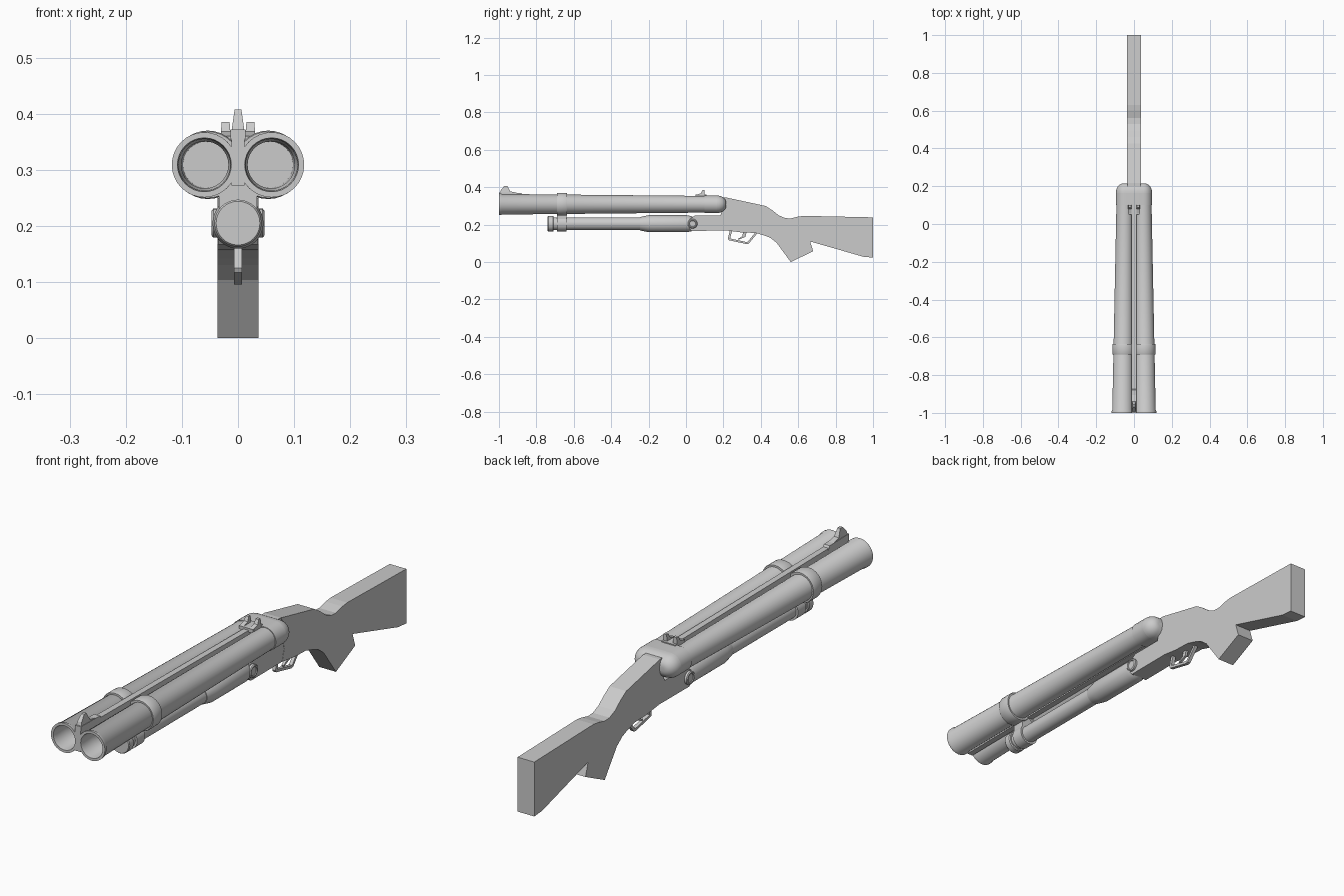
import bpy, bmesh, math

def finish(name, bm, smooth=True):
    bmesh.ops.recalc_face_normals(bm, faces=bm.faces)
    me = bpy.data.meshes.new(name)
    bm.to_mesh(me)
    bm.free()
    ob = bpy.data.objects.new(name, me)
    bpy.context.collection.objects.link(ob)
    if smooth:
        bpy.ops.object.select_all(action='DESELECT')
        ob.select_set(True)
        bpy.context.view_layer.objects.active = ob
        bpy.ops.object.shade_smooth_by_angle(angle=math.radians(35))
    return ob

def loft(name, rings, caps=True, smooth=True):
    """Skin a list of equal-length point rings."""
    bm = bmesh.new()
    vs = [[bm.verts.new(p) for p in r] for r in rings]
    n = len(rings[0])
    for a, b in zip(vs, vs[1:]):
        for i in range(n):
            bm.faces.new((a[i], a[(i + 1) % n], b[(i + 1) % n], b[i]))
    if caps:
        bm.faces.new(vs[0])
        bm.faces.new(vs[-1])
    return finish(name, bm, smooth)

def circle(cx, y, cz, r, n=32):
    return [(cx + r * math.cos(2 * math.pi * i / n), y, cz + r * math.sin(2 * math.pi * i / n)) for i in range(n)]

def turned(name, prof, z, cx=lambda y: 0.0, n=32):
    return loft(name, [circle(cx(y), y, z, r, n) for y, r in prof])

def plate(name, pts, w, x=0.0, w_top=None):
    """Side profile (y, z) extruded across x; may narrow towards its top."""
    zs = [p[1] for p in pts]
    lo, hi = min(zs), max(zs)
    half = lambda z: w + ((w if w_top is None else w_top) - w) * (z - lo) / (hi - lo)
    return loft(name, [[(x + s * half(z), y, z) for y, z in pts] for s in (-1, 1)], smooth=False)

def stadium(y, hx, r, z, n=12):
    pts = []
    for side, start in ((1, -math.pi / 2), (-1, math.pi / 2)):
        for i in range(n + 1):
            a = start + math.pi * i / n
            pts.append((side * (hx - r) + r * math.cos(a), y, z + r * math.sin(a)))
    return pts

# tapered, converging twin barrels with open bores, and their clamp rings
ZB, ZT = 0.309, 0.205
for s, side in ((1, "right"), (-1, "left")):
    centre = lambda y, s=s: s * (0.060 - 0.012 * (y + 1) / 1.15)
    turned(side + "_barrel", [(0.15, 0.044), (-0.985, 0.055), (-0.99, 0.058), (-1, 0.058), (-1, 0.048),
                              (-0.985, 0.046), (-0.93, 0.045), (-0.92, 0.042), (-0.3, 0.040), (0.05, 0.036)], ZB, centre)
    turned(side + "_barrel_clamp", [(-0.69, 0.05), (-0.69, 0.059), (-0.685, 0.061), (-0.64, 0.061),
                                    (-0.635, 0.059), (-0.635, 0.05)], ZB, lambda y, s=s: s * 0.054)
    # hinge pin
    pin = turned(side + "_hinge_pin", [(-0.01, 0.026), (0.008, 0.026), (0.011, 0.022), (0.011, 0.018), (0.008, 0.016)], 0, n=24)
    pin.rotation_euler = (0, 0, -s * math.pi / 2)
    pin.location = (s * 0.036, 0.035, 0.205)
    # rear sight ear
    plate(side + "_rear_sight", [(0.055, 0.35), (0.10, 0.35), (0.10, 0.385), (0.088, 0.385), (0.08, 0.368), (0.055, 0.36)],
          0.010, s * 0.022, 0.007)

# rib, web between the barrels
plate("top_rib", [(-1, 0.340), (0.06, 0.335), (0.06, 0.352), (-1, 0.363)], 0.012)
plate("barrel_web", [(-1, 0.272), (0.12, 0.280), (0.12, 0.340), (-1, 0.350)], 0.012)
plate("rear_sight_base", [(0.05, 0.345), (0.11, 0.345), (0.11, 0.36), (0.05, 0.36)], 0.03)
plate("front_sight_base", [(-1, 0.355), (-0.87, 0.355), (-0.88, 0.370), (-1, 0.372)], 0.013)
plate("front_sight_blade", [(-0.995, 0.368), (-0.885, 0.366), (-0.94, 0.378), (-0.955, 0.408), (-0.97, 0.408), (-0.99, 0.385)],
      0.012, 0, 0.006)

# rounded breech block
loft("breech", [stadium(0.10 + 0.065, 0.096, 0.047, ZB)[:]] +
     [stadium(0.165 + 0.05 * math.sin(a), 0.056 + 0.040 * math.cos(a), 0.007 + 0.040 * math.cos(a), ZB)
      for a in [math.pi / 2 * i / 8 for i in range(1, 9)]])
loft("breech_collar", [stadium(y, 0.096, 0.047, ZB) for y in (0.10, 0.165)])

# magazine tube with stepped end cap, clamp and pump grip
turned("magazine_tube", [(-0.72, 0.034), (0.05, 0.034)], ZT)
turned("tube_cap", [(-0.74, 0.039), (-0.736, 0.042), (-0.712, 0.042), (-0.708, 0.039)], ZT)
turned("tube_clamp", [(-0.69, 0.042), (-0.64, 0.042)], ZT)
plate("clamp_bridge", [(-0.69, 0.225), (-0.64, 0.225), (-0.64, 0.285), (-0.69, 0.285)], 0.034)
turned("pump_grip", [(-0.245, 0.036), (-0.235, 0.038), (-0.20, 0.0455), (0.005, 0.0455), (0.03, 0.040), (0.05, 0.030)], ZT)

# receiver and stock meeting at a wavy joint
joint = [(0.216, 0.345), (0.24, 0.305), (0.226, 0.26), (0.237, 0.215), (0.224, 0.168)]
plate("receiver", [(0.01, 0.19), (0.03, 0.167)] + joint[::-1] + [(0.17, 0.345), (0.19, 0.27), (0.185, 0.25), (0.05, 0.25), (0.02, 0.23)], 0.0355)
plate("stock", joint + [(0.30, 0.158), (0.37, 0.156), (0.42, 0.142), (0.45, 0.130), (0.484, 0.104), (0.56, 0.0), (0.68, 0.058),
      (0.664, 0.11), (0.95, 0.028), (1, 0.024), (1, 0.239), (0.63, 0.247), (0.60, 0.243), (0.56, 0.233),
      (0.53, 0.235), (0.495, 0.25), (0.46, 0.278), (0.425, 0.30)], 0.0365)

# trigger and guard
plate("trigger_guard", [(0.235, 0.172), (0.224, 0.125), (0.228, 0.117), (0.325, 0.096), (0.335, 0.098), (0.385, 0.158),
      (0.372, 0.160), (0.328, 0.106), (0.236, 0.126), (0.248, 0.172)], 0.007)
plate("trigger", [(0.305, 0.165), (0.325, 0.165), (0.318, 0.135), (0.28, 0.119), (0.278, 0.124), (0.302, 0.139)], 0.005)
